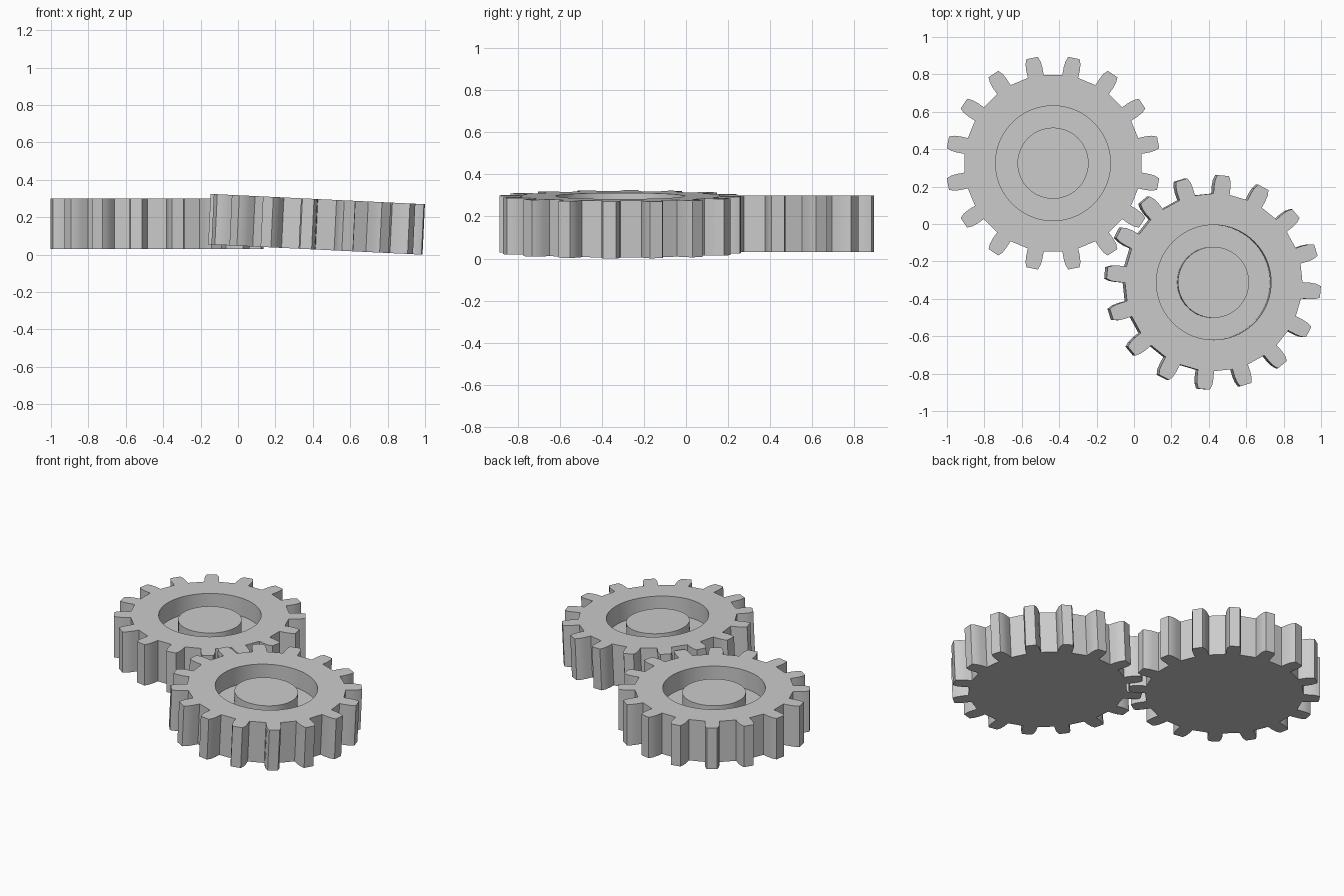
import bpy, bmesh
from math import cos, sin, radians, tau
from mathutils import Vector

if "Cube" in bpy.data.objects:
    bpy.data.objects.remove(bpy.data.objects["Cube"])

grey = bpy.data.materials.new("plain grey")
grey.use_nodes = True
color = (0.6, 0.6, 0.6, 1)
grey.diffuse_color = color
grey.node_tree.nodes["Principled BSDF"].inputs["Base Color"].default_value = color

TEETH = 16
HALF = 0.135          # half the gear thickness
RIM, HUB = 0.307, 0.19
FLOOR, HUB_TOP = HALF - 0.12, HALF - 0.03
# One tooth: radius and angle from the tooth centre, in degrees
TOOTH = [(0.475, -5.2), (0.515, -4.9), (0.548, -4.3), (0.574, -3.1),
         (0.574, 3.1), (0.548, 4.3), (0.515, 4.9), (0.475, 5.2)]


def polar(r, angle):
    return Vector((r * cos(angle), r * sin(angle), 0))


def make_loop(bm, points, z):
    return [bm.verts.new((p.x, p.y, z)) for p in points]


def loop_edges(bm, loop):
    return [bm.edges.get((a, b)) or bm.edges.new((a, b))
            for a, b in zip(loop, loop[1:] + loop[:1])]


def bridge(bm, low, high):
    n = len(low)
    for i in range(n):
        j = (i + 1) % n
        bm.faces.new((low[i], low[j], high[j], high[i]))


def make_gear(name, location, phase, tilt):
    bm = bmesh.new()
    outline = [polar(r, radians(phase + a) + tau * t / TEETH)
               for t in range(TEETH) for r, a in TOOTH]
    unit = [polar(1, tau * i / 96) for i in range(96)]

    # Toothed body with a flat underside
    bottom = make_loop(bm, outline, -HALF)
    top = make_loop(bm, outline, HALF)
    bridge(bm, bottom, top)
    bm.faces.new(bottom[::-1])

    # Round recess with a raised hub in the middle
    rings = [make_loop(bm, [p * r for p in unit], z) for r, z in
             ((RIM, HALF), (RIM, FLOOR), (HUB, FLOOR), (HUB, HUB_TOP))]
    for outer, inner in zip(rings, rings[1:]):
        bridge(bm, outer, inner)
    bm.faces.new(rings[-1])

    # Flat top face between the teeth and the recess
    bmesh.ops.triangle_fill(bm, use_beauty=True, normal=(0, 0, 1),
                            edges=loop_edges(bm, top) + loop_edges(bm, rings[0]))
    bmesh.ops.recalc_face_normals(bm, faces=bm.faces[:])

    mesh = bpy.data.meshes.new(name)
    bm.to_mesh(mesh)
    bm.free()
    mesh.materials.append(grey)
    obj = bpy.data.objects.new(name, mesh)
    bpy.context.collection.objects.link(obj)
    obj.location = location
    obj.rotation_euler.y = radians(tilt)
    bpy.ops.object.select_all(action='DESELECT')
    obj.select_set(True)
    bpy.context.view_layer.objects.active = obj
    bpy.ops.object.shade_smooth_by_angle(angle=radians(20))


make_gear("back_gear", (-0.433, 0.325, 0.165), 11.25, 0)
make_gear("front_gear", (0.42, -0.312, 0.1625), -5.1, 2.75)
